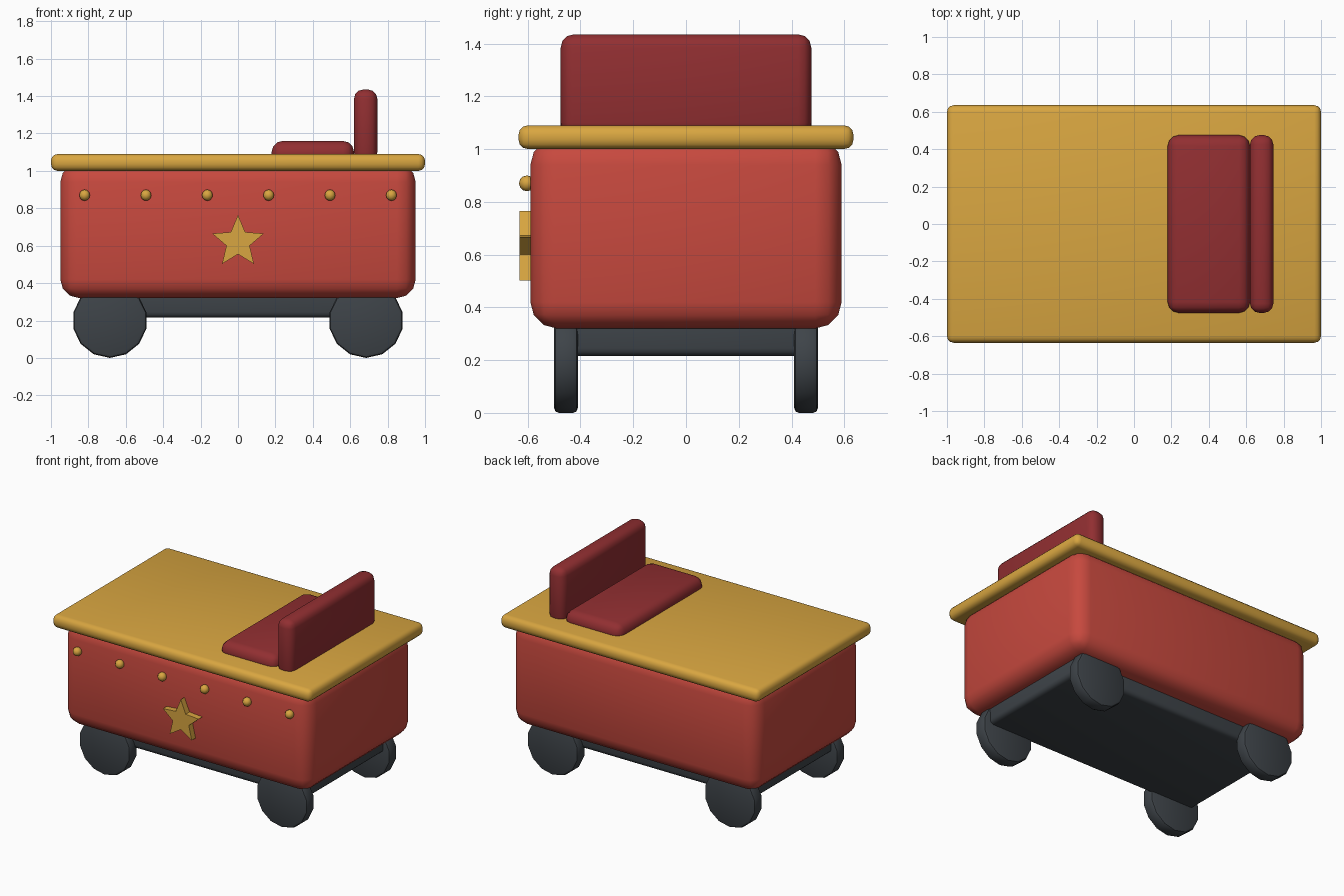
import bpy, bmesh, math
from mathutils import Matrix

if "Cube" in bpy.data.objects:
    bpy.data.objects.remove(bpy.data.objects["Cube"])


def material(name, rgb):
    m = bpy.data.materials.new(name)
    m.diffuse_color = (*rgb, 1)
    m.use_nodes = True
    m.node_tree.nodes["Principled BSDF"].inputs["Base Color"].default_value = m.diffuse_color
    return m


RED = material("red_paint", (0.57, 0.066, 0.048))
GOLD = material("gold_trim", (0.69, 0.38, 0.052))
MAROON = material("maroon_padding", (0.285, 0.028, 0.031))
DARK = material("dark_grey", (0.048, 0.057, 0.066))


def finish(name, bm, mat, bevel=0, segments=2, smooth=True):
    """Turn a bmesh into an object with an optional rounded edge."""
    bmesh.ops.recalc_face_normals(bm, faces=bm.faces)
    if bevel:
        edges = [e for e in bm.edges if e.calc_face_angle() > math.radians(40)]
        bmesh.ops.bevel(bm, geom=edges, offset=bevel, segments=segments,
                        profile=0.5, affect='EDGES')
    mesh = bpy.data.meshes.new(name)
    bm.to_mesh(mesh)
    bm.free()
    mesh.materials.append(mat)
    obj = bpy.data.objects.new(name, mesh)
    bpy.context.collection.objects.link(obj)
    if smooth:
        bpy.ops.object.select_all(action='DESELECT')
        obj.select_set(True)
        bpy.context.view_layer.objects.active = obj
        bpy.ops.object.shade_smooth_by_angle(angle=math.radians(40))
    return obj


def box(name, x, y, z, mat, bevel, segments=3):
    """Rounded box from (min, max) ranges."""
    bm = bmesh.new()
    bmesh.ops.create_cube(bm, size=1)
    size = [r[1] - r[0] for r in (x, y, z)]
    mid = [(r[0] + r[1]) / 2 for r in (x, y, z)]
    bmesh.ops.scale(bm, vec=size, verts=bm.verts)
    bmesh.ops.translate(bm, vec=mid, verts=bm.verts)
    return finish(name, bm, mat, bevel, segments)


# Wagon body, top board, underframe and bench
box("body", (-0.95, 0.95), (-0.59, 0.59), (0.32, 1.04), RED, 0.1)
box("top_board", (-1, 1), (-0.635, 0.635), (1.0, 1.09), GOLD, 0.036)
box("underframe", (-0.835, 0.835), (-0.44, 0.44), (0.215, 0.4), DARK, 0.03)
box("seat", (0.18, 0.62), (-0.475, 0.475), (1.03, 1.16), MAROON, 0.058)
box("seat_back", (0.62, 0.745), (-0.475, 0.475), (1.05, 1.435), MAROON, 0.05)

# Four wheels
for sx, end in ((-1, "left"), (1, "right")):
    for sy, side in ((-1, "front"), (1, "back")):
        bm = bmesh.new()
        bmesh.ops.create_cone(bm, cap_ends=True, segments=14,
                              radius1=0.2, radius2=0.2, depth=0.09)
        # point of the polygon straight down, axle along y
        low = min(bm.verts, key=lambda v: v.co.y).co
        turn = -math.pi / 2 - math.atan2(low.y, low.x)
        place = (Matrix.Translation((sx * 0.685, sy * 0.455, 0.2))
                 @ Matrix.Rotation(math.pi / 2, 4, 'X')
                 @ Matrix.Rotation(turn, 4, 'Z'))
        rims = [e for e in bm.edges
                if abs(e.verts[0].co.z - e.verts[1].co.z) < 1e-4]
        bmesh.ops.bevel(bm, geom=rims, offset=0.018, segments=2,
                        profile=0.5, affect='EDGES')
        bmesh.ops.transform(bm, matrix=place, verts=bm.verts)
        finish(f"wheel_{side}_{end}", bm, DARK)

# Row of round studs on the front panel
for i in range(6):
    bm = bmesh.new()
    bmesh.ops.create_uvsphere(
        bm, u_segments=10, v_segments=6, radius=0.03,
        matrix=Matrix.Translation((-0.82 + i * 0.328, -0.603, 0.87)))
    finish(f"stud_{i + 1}", bm, GOLD)

# Raised star on the front panel
bm = bmesh.new()
ring = []
for i in range(10):
    r = 0.145 if i % 2 == 0 else 0.065
    a = math.pi / 2 + i * math.pi / 5
    ring.append(bm.verts.new((r * math.cos(a), -0.632, 0.62 + r * math.sin(a))))
face = bm.faces.new(ring)
new = bmesh.ops.extrude_face_region(bm, geom=[face], use_keep_orig=True)["geom"]
bmesh.ops.translate(bm, vec=(0, 0.06, 0),
                    verts=[v for v in new if isinstance(v, bmesh.types.BMVert)])
finish("star", bm, GOLD, smooth=False)
